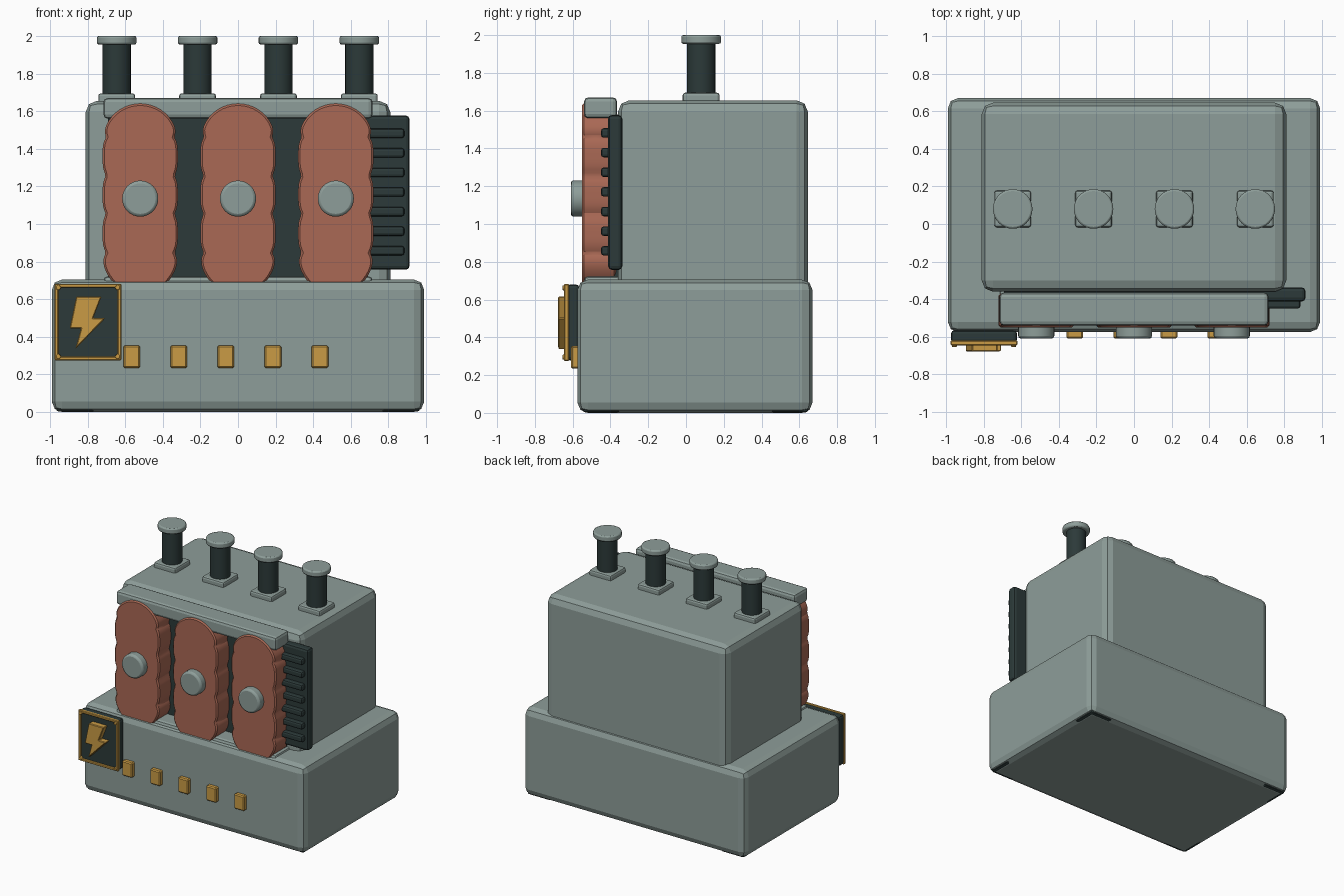
import bpy
import math
from mathutils import Matrix

cube = bpy.data.objects.get("Cube")
if cube:
    bpy.data.objects.remove(cube, do_unlink=True)


def material(name, rgb):
    m = bpy.data.materials.new(name)
    m.use_nodes = True
    m.diffuse_color = (*rgb, 1)
    m.node_tree.nodes["Principled BSDF"].inputs["Base Color"].default_value = (*rgb, 1)
    return m


GREY = material("grey_green_steel", (0.27, 0.34, 0.32))
DARK = material("dark_iron", (0.025, 0.042, 0.041))
COPPER = material("copper", (0.40, 0.14, 0.09))
GOLD = material("brass", (0.59, 0.33, 0.06))


def finish(ob, name, mat, bevel=0, segments=2, smooth=False):
    ob.name = name
    ob.data.materials.append(mat)
    if smooth:
        bpy.ops.object.select_all(action="DESELECT")
        ob.select_set(True)
        bpy.context.view_layer.objects.active = ob
        bpy.ops.object.shade_smooth_by_angle(angle=math.radians(30))
    if bevel:
        mod = ob.modifiers.new("Bevel", "BEVEL")
        mod.width = bevel
        mod.segments = segments
        mod.limit_method = "ANGLE"
        mod.angle_limit = math.radians(40)
    return ob


def box(name, mat, x, y, z, bevel=0.0, segments=2):
    """Box from (low, high) ranges on each axis."""
    bpy.ops.mesh.primitive_cube_add(size=1)
    ob = bpy.context.object
    size = [r[1] - r[0] for r in (x, y, z)]
    centre = [(r[0] + r[1]) / 2 for r in (x, y, z)]
    ob.data.transform(Matrix.Translation(centre) @ Matrix.Diagonal((*size, 1)))
    return finish(ob, name, mat, bevel, segments)


def cylinder(name, mat, centre, radius, depth, bevel=0.0, forward=False):
    turn = (math.pi / 2, 0, 0) if forward else (0, 0, 0)
    bpy.ops.mesh.primitive_cylinder_add(vertices=32, radius=radius, depth=depth,
                                        location=centre, rotation=turn)
    return finish(bpy.context.object, name, mat, bevel, 2, True)


def plate(name, mat, outline, front, back, bevel=0.0, smooth=False):
    """Extrude an (x, z) outline between two y positions."""
    n = len(outline)
    verts = [(x, y, z) for y in (front, back) for x, z in outline]
    faces = [list(range(n)), list(range(2 * n - 1, n - 1, -1))]
    faces += [[i, i + n, (i + 1) % n + n, (i + 1) % n] for i in range(n)]
    mesh = bpy.data.meshes.new(name)
    mesh.from_pydata(verts, [], faces)
    ob = bpy.data.objects.new(name, mesh)
    bpy.context.collection.objects.link(ob)
    return finish(ob, name, mat, bevel, 1, smooth)


# Base, corner feet and main tank
box("base", GREY, (-0.99, 0.99), (-0.575, 0.67), (0, 0.705), 0.055)
for sx in (-1, 1):
    for sy in (-1, 1):
        x = sorted((sx * 0.76, sx * 0.967))
        y = sorted((0.05 + sy * 0.4, 0.05 + sy * 0.597))
        box("corner_foot", DARK, x, y, (0.002, 0.08), 0.015)
box("tank", GREY, (-0.81, 0.81), (-0.36, 0.645), (0.6, 1.655), 0.06)

# Front frame with its dark backing
box("top_rail", GREY, (-0.715, 0.715), (-0.54, -0.365), (1.56, 1.67), 0.022)
box("bottom_rail", GREY, (-0.715, 0.715), (-0.54, -0.34), (0.62, 0.722), 0.022)
box("coil_backing", DARK, (-0.69, 0.69), (-0.4, -0.34), (0.7, 1.58))

# Side radiator with ribs
box("radiator_panel", DARK, (0.5, 0.912), (-0.412, -0.337), (0.757, 1.577), 0.02)
for i in range(7):
    z = 0.858 + i * 0.104
    box("radiator_rib", DARK, (0.52, 0.885), (-0.45, -0.39), (z - 0.025, z + 0.025), 0.014)

# Copper coils: capsule outlines with scalloped sides
COIL_Z, HALF, RADIUS, PITCH = 1.135, 0.305, 0.2, 0.205


def coil_outline(cx):
    right = []
    for i in range(41):
        z = COIL_Z - HALF - 0.08 + i * (2 * HALF + 0.16) / 40
        beyond = max(0, abs(z - COIL_Z) - HALF)
        width = math.sqrt(RADIUS ** 2 - beyond ** 2)
        notch = 1 - abs(math.cos(math.pi * (z - 1.155 + PITCH / 2) / PITCH - math.pi / 2))
        right.append((width - 0.018 * notch ** 2, z))
    a0 = math.asin(0.08 / RADIUS)
    steps = 16
    cap = [(RADIUS * math.cos(a), RADIUS * math.sin(a)) for a in
           (a0 + (math.pi - 2 * a0) * k / steps for k in range(1, steps))]
    top = [(x, COIL_Z + HALF + z) for x, z in cap]
    bottom = [(-x, COIL_Z - HALF - z) for x, z in cap]
    left = [(-x, z) for x, z in reversed(right)]
    return [(cx + x, z) for x, z in right + top + left + bottom]


for cx in (-0.52, 0, 0.52):
    plate("coil", COPPER, coil_outline(cx), -0.55, -0.37, 0.01, True)
    cylinder("coil_bolt", GREY, (cx, -0.57, COIL_Z), 0.096, 0.08, 0.015, True)

# Insulators on the roof
for i in range(4):
    x, y = -0.645 + i * 0.43, 0.08
    box("insulator_foot", GREY, (x - 0.098, x + 0.098), (y - 0.098, y + 0.098), (1.63, 1.695), 0.014)
    cylinder("insulator_post", DARK, (x, y, 1.82), 0.075, 0.3)
    cylinder("insulator_cap", GREY, (x, y, 1.977), 0.105, 0.046, 0.01)

# Row of brass buttons
for i in range(5):
    x = -0.565 + i * 0.25
    box("button", GOLD, (x - 0.045, x + 0.045), (-0.61, -0.56), (0.235, 0.355), 0.008, 1)

# Warning badge: plate, frame, corner studs and lightning bolt
X0, X1, Z0, Z1, W = -0.975, -0.62, 0.275, 0.682, 0.02
box("badge_plate", DARK, (X0 + 0.002, X1 - 0.002), (-0.632, -0.565), (Z0 + 0.002, Z1 - 0.002), 0.018)
for x in ((X0, X0 + W), (X1 - W, X1)):
    box("badge_frame_side", GOLD, x, (-0.645, -0.62), (Z0, Z1), 0.004, 1)
for z in ((Z0, Z0 + W), (Z1 - W, Z1)):
    box("badge_frame_bar", GOLD, (X0, X1), (-0.645, -0.62), z, 0.004, 1)
for x in (X0 + 0.02, X1 - 0.02):
    for z in (Z0 + 0.02, Z1 - 0.02):
        cylinder("badge_stud", GOLD, (x, -0.64, z), 0.013, 0.03, 0.004, True)
BOLT = [(-0.86, 0.615), (-0.895, 0.445), (-0.835, 0.445), (-0.865, 0.335),
        (-0.705, 0.5), (-0.77, 0.5), (-0.725, 0.615)]
plate("lightning_bolt", GOLD, BOLT, -0.678, -0.62, 0.005)
